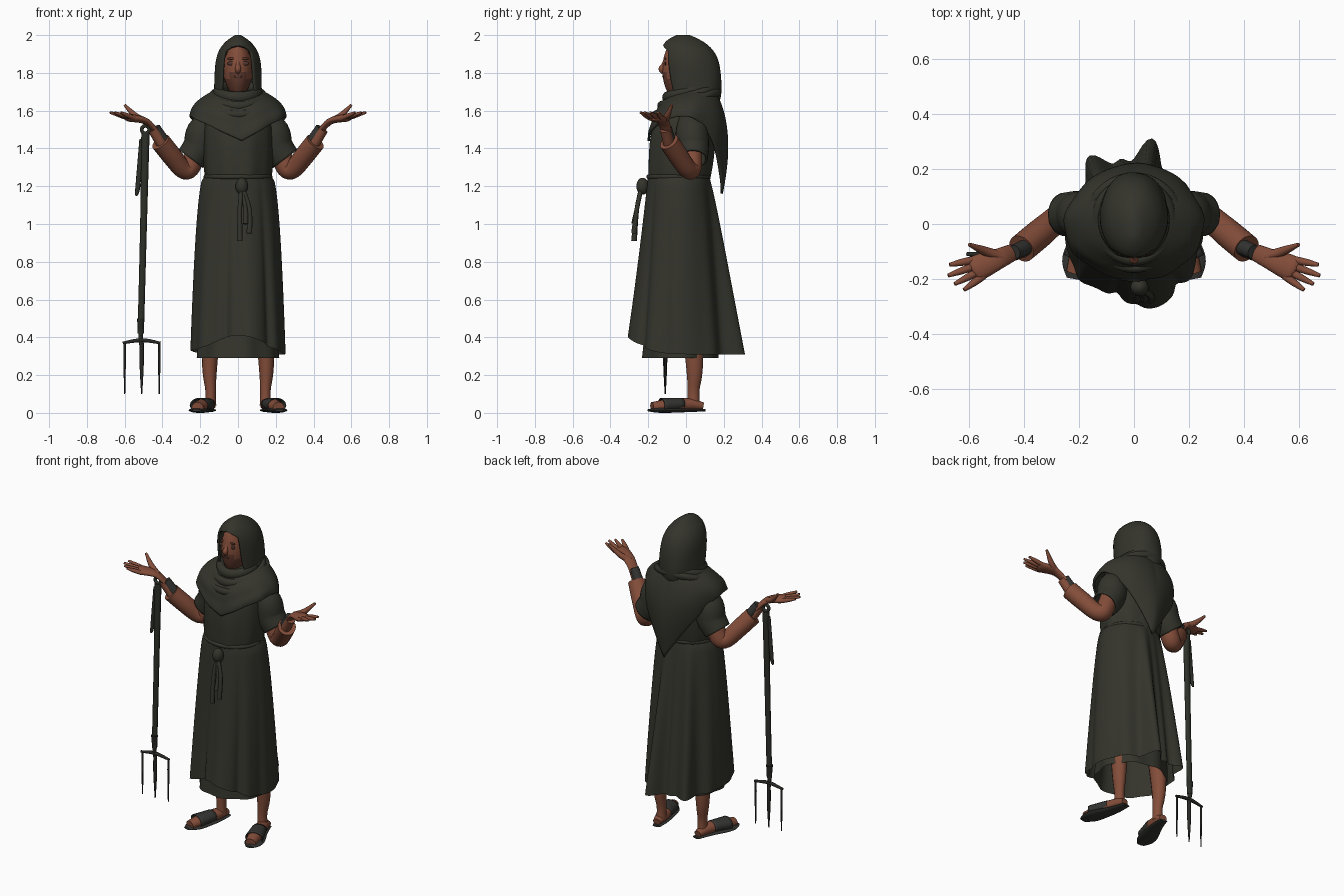
import bpy, bmesh
from math import sin, cos, pi, radians, exp
from mathutils import Vector

cube = bpy.data.objects.get("Cube")
if cube:
    bpy.data.objects.remove(cube)


def material(name, red, green, blue):
    mat = bpy.data.materials.new(name)
    mat.use_nodes = True
    mat.diffuse_color = (red, green, blue, 1)
    mat.node_tree.nodes["Principled BSDF"].inputs["Base Color"].default_value = (red, green, blue, 1)
    return mat


cloth = material("dark olive cloth", .034, .034, .025)
skin = material("brown skin", .23, .075, .042)
beard = material("dark beard", .12, .042, .026)
eye = material("shadowed eye", .08, .037, .03)
leather = material("grey leather", .034, .035, .031)
wood = material("dark wood", .026, .029, .021)
iron = material("dark iron", .02, .022, .018)


def grid(name, surface, columns, rows, mat, wrap=True, caps=True, thick=0):
    """Skin surface(u, t), with u around and t along, both from 0 to 1."""
    bm = bmesh.new()
    across = columns if wrap else columns - 1
    verts = [[bm.verts.new(surface(i / across, j / (rows - 1))) for i in range(columns)]
             for j in range(rows)]
    for upper, lower in zip(verts, verts[1:]):
        for i in range(across):
            k = (i + 1) % columns
            bm.faces.new((upper[i], upper[k], lower[k], lower[i]))
    if caps:
        bm.faces.new(verts[0])
        bm.faces.new(verts[-1])
    bmesh.ops.remove_doubles(bm, verts=bm.verts, dist=.0001)
    bmesh.ops.recalc_face_normals(bm, faces=bm.faces)
    mesh = bpy.data.meshes.new(name)
    bm.to_mesh(mesh)
    bm.free()
    mesh.materials.append(mat)
    mesh.shade_smooth()
    mesh.set_sharp_from_angle(angle=radians(60))
    part = bpy.data.objects.new(name, mesh)
    bpy.context.collection.objects.link(part)
    if thick:
        shell = part.modifiers.new("thickness", 'SOLIDIFY')
        shell.thickness, shell.offset = thick, -1
    return part


def oval(angle, width, front, back, height, swell=1):
    """Point on a level oval, given its half width and its front and back y."""
    middle, depth = (front + back) / 2, (back - front) / 2
    return width * cos(angle) * swell, middle + depth * sin(angle) * swell, height


def spline(points, steps):
    """Smooth curve through the points, with the radius as fourth value."""
    p = [Vector(q) for q in (points[0], *points, points[-1])]
    curve = []
    for a, b, c, d in zip(p, p[1:], p[2:], p[3:]):
        for t in (s / steps for s in range(steps)):
            curve.append(b + (c - a) * t / 2 + (a - b * 2.5 + c * 2 - d / 2) * t * t
                         + (b * 3 - a - c * 3 + d) * t ** 3 / 2)
    return curve + [p[-1]]


def tube(name, points, mat, flat=1, side=1, up=(0, 0, 1), sides=14, **options):
    """Oval tube along points (x, y, z, radius), mirrored when side is -1."""
    curve = spline(points, 5)
    centre = [Vector((q.x * side, q.y, q.z)) for q in curve]
    last = len(curve) - 1

    def surface(u, t):
        j = round(t * last)
        along = (centre[min(j + 1, last)] - centre[max(j - 1, 0)]).normalized()
        wide = along.cross(Vector(up)).normalized()
        tall = wide.cross(along) * flat
        return centre[j] + (wide * cos(u * 2 * pi) + tall * sin(u * 2 * pi)) * curve[j].w
    return grid(name, surface, sides, last + 1, mat, **options)


def loop(name, width, front, back, height, tilt, radius, flat):
    """Cloth roll around the body."""
    ring = [(*oval(a, width, front, back, height + tilt * sin(a)), radius)
            for a in (2 * pi * i / 16 for i in range(17))]
    tube(name, ring, cloth, flat, caps=False)


def ball(name, place, size, mat):
    bpy.ops.mesh.primitive_uv_sphere_add(segments=20, ring_count=12, location=place)
    part = bpy.context.object
    part.name, part.scale = name, size
    part.data.materials.append(mat)
    part.data.shade_smooth()


def bump(angle, at, spread):
    return exp(-(((angle - at + 180) % 360 - 180) / spread) ** 2)


# Blouse, gathered into the belt
def blouse(u, t):
    a, neck = u * 2 * pi, 1 - t
    gather = 1 + t * (.02 * sin(a * 9) + .014 * sin(a * 5 + 1))
    return oval(a, .185 - .09 * neck ** 8 - .02 * t ** 8, -.2 + .12 * neck ** 4,
                .12 + .03 * sin(pi * neck), 1.66 - .44 * t, gather)


# Skirt pleats: angle, spread and depth, deeper towards the hem
pleats = [(80, 9, .5), (118, 10, .37), (99, 6, .16), (48, 12, .08), (-75, 22, .19), (-52, 5, -.08),
          (-105, 5, -.08), (-88, 4, -.04), (-137, 9, .07), (-40, 9, .06), (-18, 7, -.04), (150, 9, .06)]


def skirt(u, t):
    angle = u * 360
    swell = 1 + t ** .75 * sum(depth * bump(angle, at, spread) for at, spread, depth in pleats)
    lift = t * t * (.1 * bump(angle, -90, 42) + .02 * bump(angle, 180, 40))
    return oval(radians(angle), .172 + .08 * t ** .4, -.2 - .07 * t, .12 + .08 * t ** .8,
                1.26 - .95 * t + lift, swell)


def underskirt(u, t):
    a = u * 2 * pi
    return oval(a, .2 + .015 * t, -.2 - .03 * t, .17, .55 - .26 * t, 1 + .03 * sin(a * 8))


grid("blouse", blouse, 90, 24, cloth)
grid("skirt", skirt, 144, 30, cloth, caps=False)
grid("underskirt", underskirt, 90, 6, cloth, caps=False)

# Rope belt with hanging tails
loop("belt", .172, -.2, .12, 1.25, 0, .01, 1.2)
ball("belt_knot", (.02, -.23, 1.2), (.033, .033, .045), cloth)
for name, x, low in (("left", .06, .95), ("middle", .04, 1), ("right", .01, .91)):
    tube(name + "_belt_tail", [(.02, -.235, 1.2, .012), (x, -.26, 1.08, .012), (x, -.275, low, .015)],
         cloth, up=(0, 1, 0), sides=8)


# Head, bearded on the lower front
def head_shape(u, t):
    full = sin(pi * (.1 + .75 * t))
    return oval(u * 2 * pi, .078 * full ** .7, -.125 * full ** .3, .1 * full, 1.95 - .25 * t)


head = grid("head", head_shape, 40, 30, skin)
head.data.materials.append(beard)
for face in head.data.polygons:
    x, y, z = face.center
    if y < -.01 and (z < 1.77 or z < 1.8 and abs(x) < .045):
        face.material_index = 1
tube("nose", [(0, -.11, 1.87, .008), (0, -.12, 1.84, .012), (0, -.13, 1.82, .016), (0, -.12, 1.8, .01)],
     skin, up=(0, 1, 0))
ball("mouth", (0, -.122, 1.78), (.024, .004, .005), eye)


# Hood, open around the face
def hood(u, t):
    full = 1 - (1 - t) ** 7
    gap = 42 * min(1, max(0, t * 14 - 1.8)) ** .5 + 40 * t ** 6
    a = radians(gap - 90 + (360 - 2 * gap) * u)
    return oval(a, .015 + .11 * full, -.05 - .09 * (1 - (1 - t) ** 12) + .05 * t * t,
                .02 + .15 * full + .035 * t - .1 * t ** 8, 2 - .42 * t, 1 + .02 * t * sin(a * 5 + t * 6))


# Shawl, with a short point in front and a long one down the back
def shawl(u, t):
    a = u * 2 * pi
    c, s = cos(a), sin(a)
    spread = 1 - (1 - t) ** 2
    spread *= 1 + .03 * sin(t * 15 + c * 2) * max(0, -s) + .025 * t * sin(a * 9)
    top, drop = 1.71 + .03 * s, .41 if s > 0 else .13
    edge = 1.57 - drop * (1 - abs(c))
    return ((.1 + .155 * spread) * c + .02 * t * (1 - abs(c)),
            .02 - .025 * t + (.11 + .088 * spread) * s + .035 * sin(pi * t) * max(0, s),
            top + (edge - top) * t ** 1.2)


grid("hood", hood, 60, 40, cloth, wrap=False, thick=.012)
grid("shawl", shawl, 96, 24, cloth, caps=False, thick=.012)
for i, name in enumerate(("upper", "middle", "lower")):
    loop(name + "_shawl_fold", .105 + .03 * i, -.1 - .03 * i, .13 + .02 * i,
         1.7 - .03 * i, .03 + .015 * i, .026 - .004 * i, 1.2)

for name, side in (("left_", 1), ("right_", -1)):
    # Eyes and brows
    ball(name + "eye", (.035 * side, -.11, 1.85), (.022, .004, .011), eye)
    ball(name + "brow", (.035 * side, -.11, 1.875), (.024, .004, .006), beard)
    # Arms
    tube(name + "sleeve", [(.13, .02, 1.56, .06), (.185, .03, 1.49, .085), (.205, .035, 1.41, .086),
                           (.25, .035, 1.345, .08)], cloth, side=side, up=(0, 1, 0), sides=24,
         caps=False, thick=.012)
    tube(name + "arm", [(.2, .03, 1.45, .05), (.25, .03, 1.31, .055), (.29, .01, 1.29, .05),
                        (.35, -.04, 1.36, .053), (.41, -.09, 1.435, .053)], skin,
         side=side, up=(0, 1, 0), sides=20)
    tube(name + "wrist", [(.4, -.09, 1.42, .03), (.45, -.11, 1.5, .028)], skin, side=side)
    tube(name + "wristband", [(.385, -.08, 1.43, .03), (.438, -.103, 1.51, .027)], leather, side=side)
    # Palms up, fingers spread
    tube(name + "palm", [(.435, -.1, 1.49, .03), (.49, -.125, 1.545, .037), (.57, -.16, 1.562, .047),
                         (.59, -.17, 1.565, .03)], skin, .45, side)
    for i, finger in enumerate(("index", "middle", "ring", "little")):
        x, y, z = .58 - .01 * i, -.13 - .02 * i, 1.56
        reach, turn = .12 - .02 * abs(i - 1.3), -.2 - .14 * i
        tube(name + finger + "_finger",
             [(x + reach * t * cos(turn), y + reach * t * sin(turn), z + .03 * t, .014 - .007 * t ** 3)
              for t in (0, .5, 1)], skin, .9, side, sides=10)
    tube(name + "thumb", [(.48, -.12, 1.54, .018), (.54, -.1, 1.57, .017), (.6, -.075, 1.63, .007)],
         skin, side=side, sides=10)
    # Legs and sandals
    tube(name + "leg", [(.145, .04, .04, .03), (.145, .04, .12, .028), (.15, .045, .25, .04),
                        (.14, .03, .6, .06)], skin, 1.15, side, up=(0, 1, 0))
    tube(name + "foot", [(.145, .09, .035, .024), (.155, .02, .045, .038), (.185, -.08, .04, .042),
                         (.215, -.18, .03, .032)], skin, .85, side)
    tube(name + "sandal_strap", [(.165, -.02, .048, .045), (.205, -.13, .04, .054)], leather, .73, side,
         caps=False, thick=.005)
    tube(name + "sandal_sole", [(.14, .1, .014, .025), (.16, 0, .014, .042), (.205, -.13, .014, .057),
                                (.22, -.2, .014, .025)], leather, .25, side)

# Pitchfork hanging from the right wrist
y = -.11
upright = {"up": (0, 1, 0), "sides": 10}
tube("fork_handle", [(-.515, y, .42, .017), (-.5, y, 1, .018), (-.49, y, 1.48, .022)], wood, .8, **upright)
tube("fork_collar", [(-.515, y, .36, .008), (-.515, y, .5, .02)], iron, **upright)
tube("handle_sheath", [(-.51, y, 1.45, .012), (-.53, y, 1.2, .013), (-.54, y, 1.15, .006)],
     wood, .6, **upright)
bpy.ops.mesh.primitive_torus_add(location=(-.49, y, 1.5), rotation=(pi / 2, 0, 0),
                                 major_radius=.02, minor_radius=.01, major_segments=24)
ring = bpy.context.object
ring.name = "handle_ring"
ring.data.materials.append(wood)
ring.data.shade_smooth()
tube("fork_crossbar", [(-.61, y, .37, .007), (-.51, y, .385, .011), (-.41, y, .37, .007)], iron)
for name, x, radius in (("outer", -.6, .006), ("middle", -.51, .011), ("inner", -.417, .006)):
    tube(name + "_tine", [(x, y, .375, radius), (x, y, .25, radius), (x, y, .1, .003)], iron, **upright)
